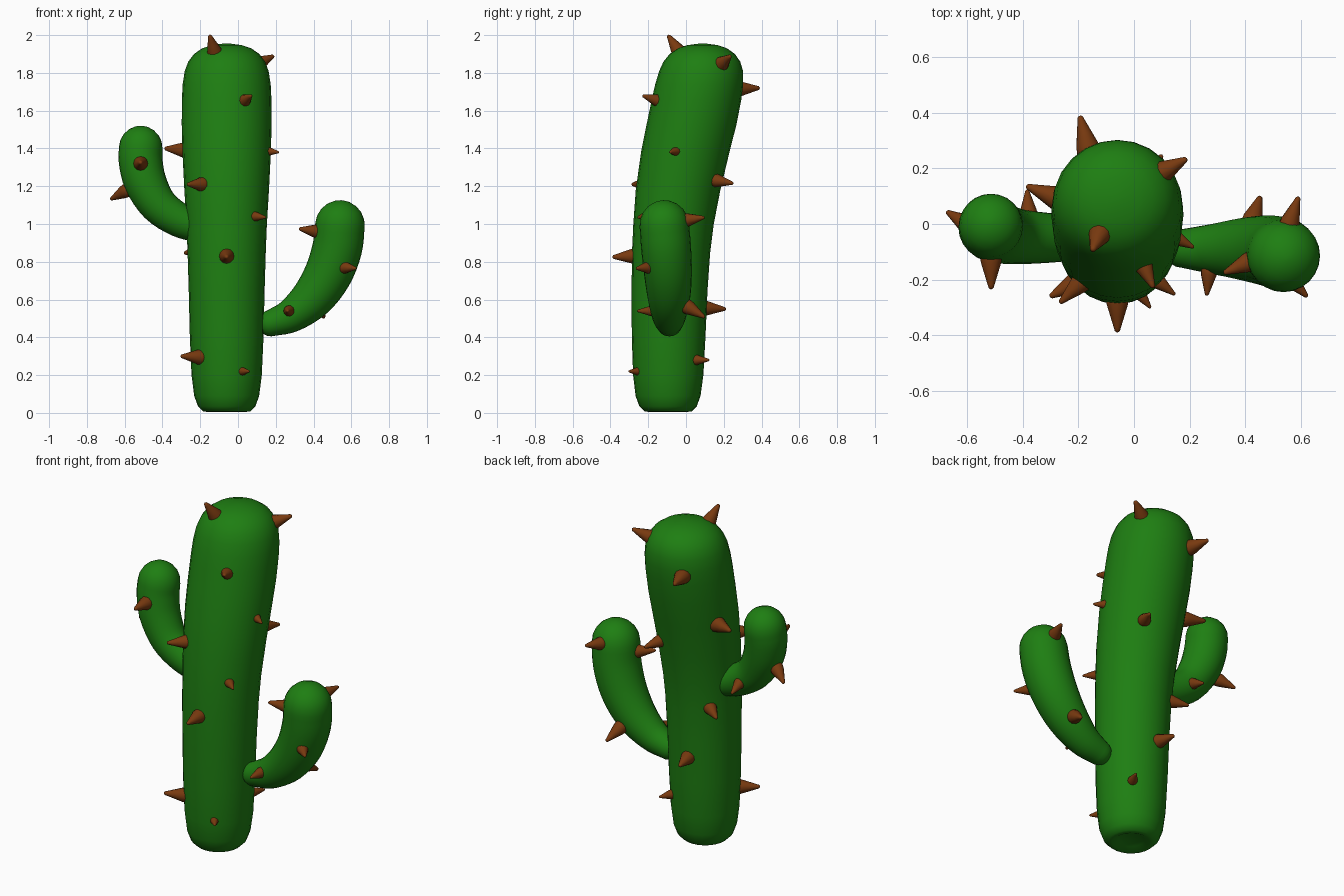
import bpy, bmesh, math
from mathutils import Vector


def material(name, rgb):
    m = bpy.data.materials.new(name)
    m.diffuse_color = (*rgb, 1)
    return m


GREEN = material("green", (0.013, 0.21, 0.006))
BROWN = material("brown", (0.19, 0.042, 0.005))


def loft(name, rings, mat, sides):
    """Skin a row of (centre, direction, radius) rings and close both ends."""
    bm = bmesh.new()
    loops = []
    for c, d, r in rings:
        q = Vector((0, 0, 1)).rotation_difference(d)
        loops.append([bm.verts.new(c + q @ Vector((r * math.cos(a), r * math.sin(a), 0)))
                      for a in (2 * math.pi * i / sides for i in range(sides))])
    for a, b in zip(loops, loops[1:]):
        for i in range(sides):
            j = (i + 1) % sides
            bm.faces.new((a[i], a[j], b[j], b[i]))
    bm.faces.new(loops[0][::-1])
    bm.faces.new(loops[-1])
    bmesh.ops.recalc_face_normals(bm, faces=bm.faces)
    me = bpy.data.meshes.new(name)
    bm.to_mesh(me)
    bm.free()
    for p in me.polygons:
        p.use_smooth = True
    me.materials.append(mat)
    ob = bpy.data.objects.new(name, me)
    bpy.context.collection.objects.link(ob)
    return ob


def spline(pts, steps=4):
    """Catmull-Rom through (x, y, z, r) points."""
    p = [Vector(v) for v in pts]
    p = [2 * p[0] - p[1]] + p + [2 * p[-1] - p[-2]]
    out = []
    for a, b, c, d in zip(p, p[1:], p[2:], p[3:]):
        for k in range(steps):
            t = k / steps
            out.append(0.5 * (2 * b + (c - a) * t + (2 * a - 5 * b + 4 * c - d) * t * t
                              + (3 * b - a - 3 * c + d) * t ** 3))
    return out + [p[-2]]


def arm(name, pts):
    """Curved tapering tube with round ends."""
    s = spline(pts)
    rings = []
    for i, v in enumerate(s):
        d = (s[min(i + 1, len(s) - 1)] - s[max(i - 1, 0)]).xyz.normalized()
        rings.append((v.xyz, d, v.w))

    def cap(ring, sign):
        c, d, r = ring
        return [(c + d * (sign * r * math.sin(a)), d, r * math.cos(a))
                for a in (math.radians(g) for g in (18, 36, 54, 72, 86))]
    loft(name, cap(rings[0], -1)[::-1] + rings + cap(rings[-1], 1), GREEN, 24)


# trunk: leaning column with a rounded foot and dome (y, z, radius)
X = -0.06
trunk = [(-.095, .02, .07), (-.095, .005, .10), (-.095, .008, .125), (-.095, .035, .152),
         (-.095, .09, .172), (-.094, .2, .186), (-.092, .4, .195), (-.087, .65, .201),
         (-.079, .85, .207), (-.066, 1.0, .213), (-.042, 1.18, .224), (-.004, 1.38, .234),
         (.03, 1.53, .238), (.056, 1.66, .237), (.07, 1.74, .233), (.08, 1.81, .222),
         (.084, 1.86, .203), (.086, 1.9, .173), (.087, 1.93, .13), (.088, 1.947, .08),
         (.088, 1.955, .02)]
loft("trunk", [(Vector((X, y, z)), Vector((0, 0, 1)), r) for y, z, r in trunk], GREEN, 24)

# arms
arm("left_arm", [(-.2, -.05, .98, .08), (-.31, -.05, 1.02, .09), (-.42, -.045, 1.1, .1),
                 (-.49, -.03, 1.22, .112), (-.515, -.015, 1.33, .116), (-.515, -.005, 1.405, .115)])
arm("right_arm", [(.175, -.088, .475, .07), (.28, -.09, .515, .09), (.39, -.09, .605, .112),
                  (.475, -.095, .73, .126), (.525, -.105, .87, .132), (.54, -.115, .995, .131)])

# spikes: where each leaves the skin, and its tip
spikes = {
    "trunk_spike": [
        ((-.12, -.03, 1.9), (-.15, -.095, 2.0)), ((.09, .18, 1.84), (.19, .235, 1.89)),
        ((.03, -.14, 1.65), (.07, -.23, 1.68)), ((-.165, .27, 1.715), (-.195, .39, 1.72)),
        ((-.27, .09, 1.39), (-.388, .137, 1.4)), ((.15, -.05, 1.385), (.216, -.085, 1.38)),
        ((-.19, -.21, 1.21), (-.268, -.285, 1.21)), ((.09, -.21, 1.04), (.148, -.255, 1.035)),
        ((-.06, -.275, .83), (-.06, -.39, .825)), ((-.2, -.205, .295), (-.303, -.262, .3)),
        ((.02, -.25, .22), (.06, -.303, .22)), ((.06, .16, 1.23), (.1, .25, 1.215)),
        ((.055, .055, .28), (.09, .123, .28)), ((-.085, .1, .555), (-.105, .212, .55)),
        ((-.2, .06, .865), (-.285, .12, .845))],
    "left_arm_spike": [
        ((-.515, -.125, 1.32), (-.515, -.235, 1.325)), ((-.595, -.005, 1.175), (-.675, .045, 1.13)),
        ((-.38, .04, 1.05), (-.385, .123, 1.02))],
    "right_arm_spike": [
        ((.42, -.135, .96), (.323, -.177, .975)), ((.56, -.195, .77), (.625, -.263, .765)),
        ((.27, -.175, .54), (.262, -.258, .54)), ((.425, .01, .56), (.455, .1, .505)),
        ((.56, .0, 1.02), (.593, .098, 1.035))],
}
for part, items in spikes.items():
    for n, (base, tip) in enumerate(items, 1):
        b, t = Vector(base), Vector(tip)
        d, L = (t - b).normalized(), (t - b).length
        profile = [(-.3, .3), (-.1, .36), (.12, .335), (.5, .22), (.86, .11), (.96, .08), (1, .03)]
        loft(f"{part}_{n}", [(b + d * (L * h), d, L * r) for h, r in profile], BROWN, 12)
